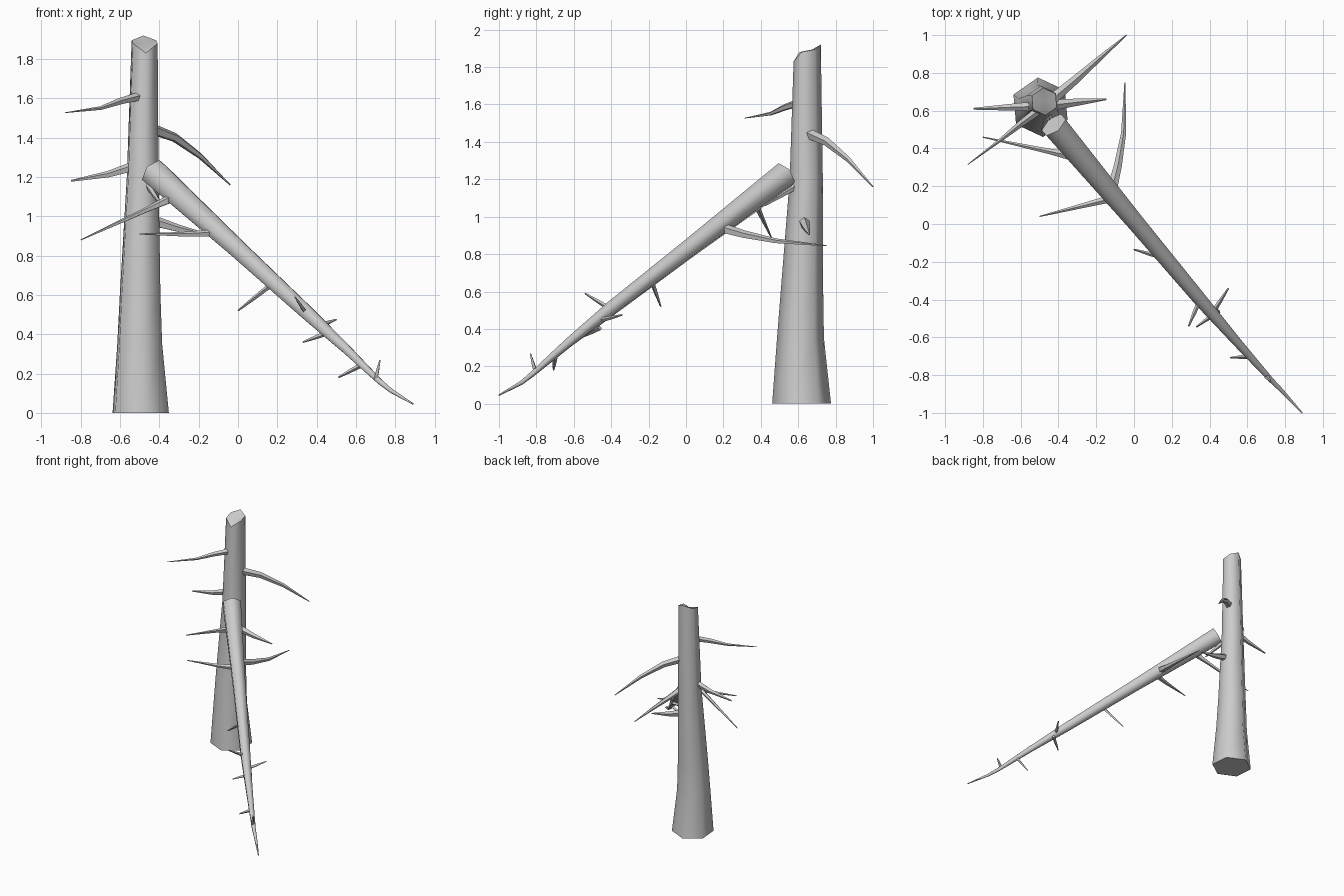
import bpy, bmesh
from math import sin, cos, pi, radians
from mathutils import Vector

if "Cube" in bpy.data.objects:
    bpy.data.objects.remove(bpy.data.objects["Cube"])


def tube(name, pts, sides, flat=False, phase=90.0, top_offsets=None):
    """Loft polygon rings along (x, y, z, radius) points and cap both ends."""
    bm = bmesh.new()
    cs = [Vector(p[:3]) for p in pts]
    rings = []
    for i, p in enumerate(pts):
        t = (cs[min(i + 1, len(cs) - 1)] - cs[max(i - 1, 0)]).normalized()
        if flat:
            u, v = Vector((1, 0, 0)), Vector((0, 1, 0))
        else:
            u = t.cross(Vector((0, 0, 1))).normalized()
            v = u.cross(t)
        ring = []
        for k in range(sides):
            a = radians(phase) + 2 * pi * k / sides
            ring.append(bm.verts.new(cs[i] + p[3] * (cos(a) * u + sin(a) * v)))
        rings.append(ring)
    for a, b in zip(rings, rings[1:]):
        for k in range(sides):
            n = (k + 1) % sides
            bm.faces.new((a[k], a[n], b[n], b[k]))
    bm.faces.new(rings[0][::-1])
    if top_offsets:
        # broken, uneven top
        for vert, dz in zip(rings[-1], top_offsets):
            vert.co.z += dz
        centre = bm.verts.new(cs[-1])
        for k in range(sides):
            bm.faces.new((rings[-1][k], rings[-1][(k + 1) % sides], centre))
    else:
        bm.faces.new(rings[-1])
    bmesh.ops.recalc_face_normals(bm, faces=bm.faces)
    me = bpy.data.meshes.new(name)
    bm.to_mesh(me)
    bm.free()
    ob = bpy.data.objects.new(name, me)
    bpy.context.collection.objects.link(ob)
    bpy.ops.object.select_all(action='DESELECT')
    ob.select_set(True)
    bpy.context.view_layer.objects.active = ob
    bpy.ops.object.shade_smooth_by_angle(angle=radians(68))
    return ob


# Standing dead trunk with a snapped top
tube("trunk", [(-.495, .618, 0, .158), (-.50, .612, .35, .126), (-.498, .62, .6, .114),
               (-.485, .643, 1.2, .089), (-.475, .648, 1.88, .073)],
     6, flat=True, phase=95, top_offsets=[.04, .015, 0, -.05, 0, .015])

# Fallen upper trunk leaning on the stump
tube("fallen_log", [(-.425, .525, 1.22, .077), (0, .018, .832, .053), (.35, -.40, .51, .041),
                    (.55, -.63, .325, .027), (.72, -.82, .16, .016),
                    (.78, -.88, .112, .012), (.89, -1, .046, .004)], 6)

# Branches on the standing trunk
trunk_branches = [
    [(-.44, .655, 1.445, .03), (-.32, .755, 1.40, .024), (-.19, .87, 1.305, .015), (-.04, 1, 1.16, .003)],
    [(-.50, .605, 1.61, .023), (-.60, .53, 1.585, .018), (-.70, .45, 1.55, .01), (-.88, .315, 1.527, .002)],
    [(-.54, .622, 1.25, .026), (-.66, .618, 1.213, .018), (-.85, .61, 1.18, .005)],
    [(-.43, .63, .975, .03), (-.30, .645, .937, .02), (-.145, .66, .905, .004)],
    [(-.46, .59, 1.165, .02), (-.425, .50, 1.11, .014), (-.39, .42, 1.06, .005)],
]
for i, pts in enumerate(trunk_branches):
    tube(f"trunk_branch_{i + 1}", pts, 5)

# Longer branches on the fallen log
log_branches = [
    [(-.33, .36, 1.095, .025), (-.45, .385, 1.04, .015), (-.80, .46, .88, .003)],
    [(-.10, .14, .915, .022), (-.26, .10, .908, .014), (-.50, .04, .91, .003)],
    [(-.12, .17, .945, .029), (-.085, .31, .905, .022), (-.055, .48, .87, .014), (-.048, .75, .845, .003)],
]
for i, pts in enumerate(log_branches):
    tube(f"log_branch_{i + 1}", pts, 5)

# Short twigs near the log tip: root, tip
twigs = [
    ((.16, -.18, .645), (0, -.135, .52)),
    ((.345, -.41, .51), (.29, -.54, .59)),
    ((.45, -.46, .405), (.33, -.545, .36)),
    ((.42, -.465, .445), (.50, -.34, .475)),
    ((.63, -.70, .245), (.51, -.708, .18)),
    ((.70, -.805, .17), (.722, -.832, .268)),
]
for i, (a, b) in enumerate(twigs):
    mid = [(p + q) / 2 for p, q in zip(a, b)]
    tube(f"twig_{i + 1}", [(*a, .013), (*mid, .01), (*b, .004)], 4)
